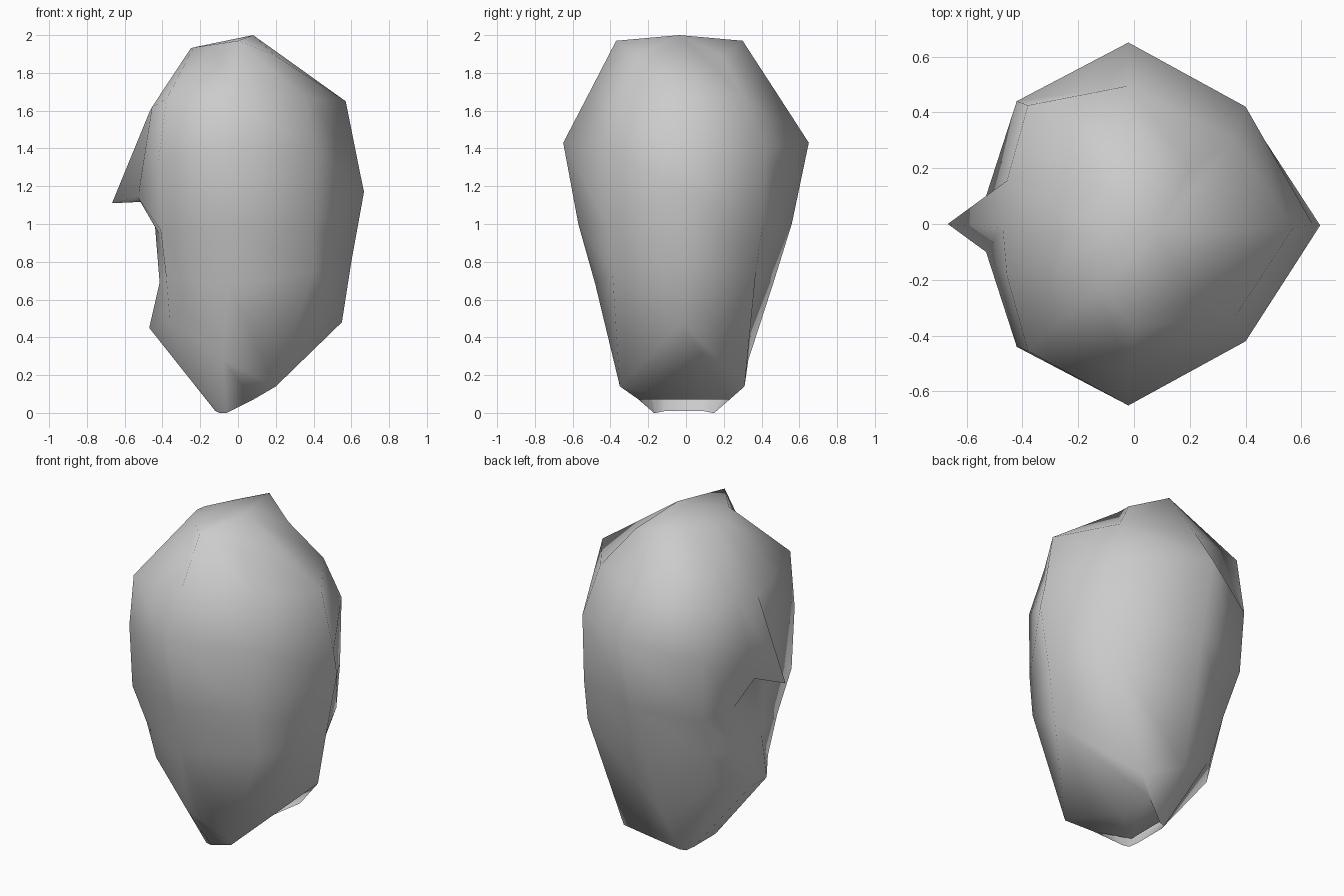
import bpy
import bmesh

if "Cube" in bpy.data.objects:
    bpy.data.objects.remove(bpy.data.objects["Cube"])

# Half cross-sections of the head from neck to crown, each running from the
# face midline (-x) round the side (+y) to the back midline (+x).
SECTIONS = [
    # neck opening
    [(-.12, 0, .01), (-.12, .10, .01), (-.10, .15, 0), (-.06, .16, 0), (.08, .24, .07), (.08, 0, .07)],
    # chin and jaw
    [(-.47, 0, .45), (-.47, .08, .45), (-.36, .25, .49), (-.08, .35, .28), (.20, .33, .14), (.55, 0, .48)],
    # mouth
    [(-.415, 0, .69), (-.415, .12, .69), (-.38, .32, .72), (-.05, .47, .68), (.40, .38, .75), (.60, 0, .80)],
    # under the nose
    [(-.45, 0, 1.12), (-.42, .15, .95), (-.41, .42, .97), (-.02, .565, 1.0), (.40, .41, 1.0), (.667, 0, 1.17)],
    # nose tip and cheeks
    [(-.667, 0, 1.11), (-.53, .10, 1.14), (-.42, .44, 1.34), (-.02, .65, 1.43), (.40, .42, 1.40), (.64, 0, 1.30)],
    # brow
    [(-.47, 0, 1.59), (-.455, .17, 1.62), (-.38, .44, 1.66), (-.02, .51, 1.67), (.36, .32, 1.67), (.57, 0, 1.65)],
    # crown
    [(-.25, 0, 1.93), (-.235, .05, 1.935), (-.13, .19, 1.95), (0, .335, 1.97), (.20, .23, 1.89), (.08, 0, 2.0)],
]
# Slight sideways lean of each section
LEAN = [-.01, -.02, -.01, -.005, 0, -.015, -.035]


def full_ring(bm, half, lean):
    """Complete a half section by mirroring it across y."""
    points = half + [(x, -y, z) for x, y, z in half[-2:0:-1]]
    return [bm.verts.new((x, y + lean, z)) for x, y, z in points]


# Head: skin the sections
bm = bmesh.new()
rings = [full_ring(bm, s, d) for s, d in zip(SECTIONS, LEAN)]
n = len(rings[0])
for low, high in zip(rings, rings[1:]):
    for i in range(n):
        j = (i + 1) % n
        # mirror the quad winding start so both sides split alike
        bm.faces.new((low[i], high[i], high[j], low[j]) if i < n // 2
                     else (high[j], low[j], low[i], high[i]))

# Crown: fan from the highest back point
top = rings[-1]
peak = top[n // 2]
for i in range(n):
    j = (i + 1) % n
    if peak not in (top[i], top[j]):
        bm.faces.new((top[i], peak, top[j]))

# Neck base: floor recessed behind the chin, joined to the back rim
neck = rings[0]
front = [bm.verts.new((-.13, y, .07)) for y in (-.18, .16)]
bm.faces.new([neck[n // 2 + 1], front[0], front[1], neck[n // 2 - 1], neck[n // 2]])

# Face the shell outward and shade it smooth
bmesh.ops.recalc_face_normals(bm, faces=bm.faces)
if sum(f.normal.dot(f.calc_center_median() - peak.co * .5) * f.calc_area() for f in bm.faces) < 0:
    bmesh.ops.reverse_faces(bm, faces=bm.faces)
for f in bm.faces:
    f.smooth = True
mesh = bpy.data.meshes.new("head")
bm.to_mesh(mesh)
bm.free()
bpy.context.collection.objects.link(bpy.data.objects.new("head", mesh))
